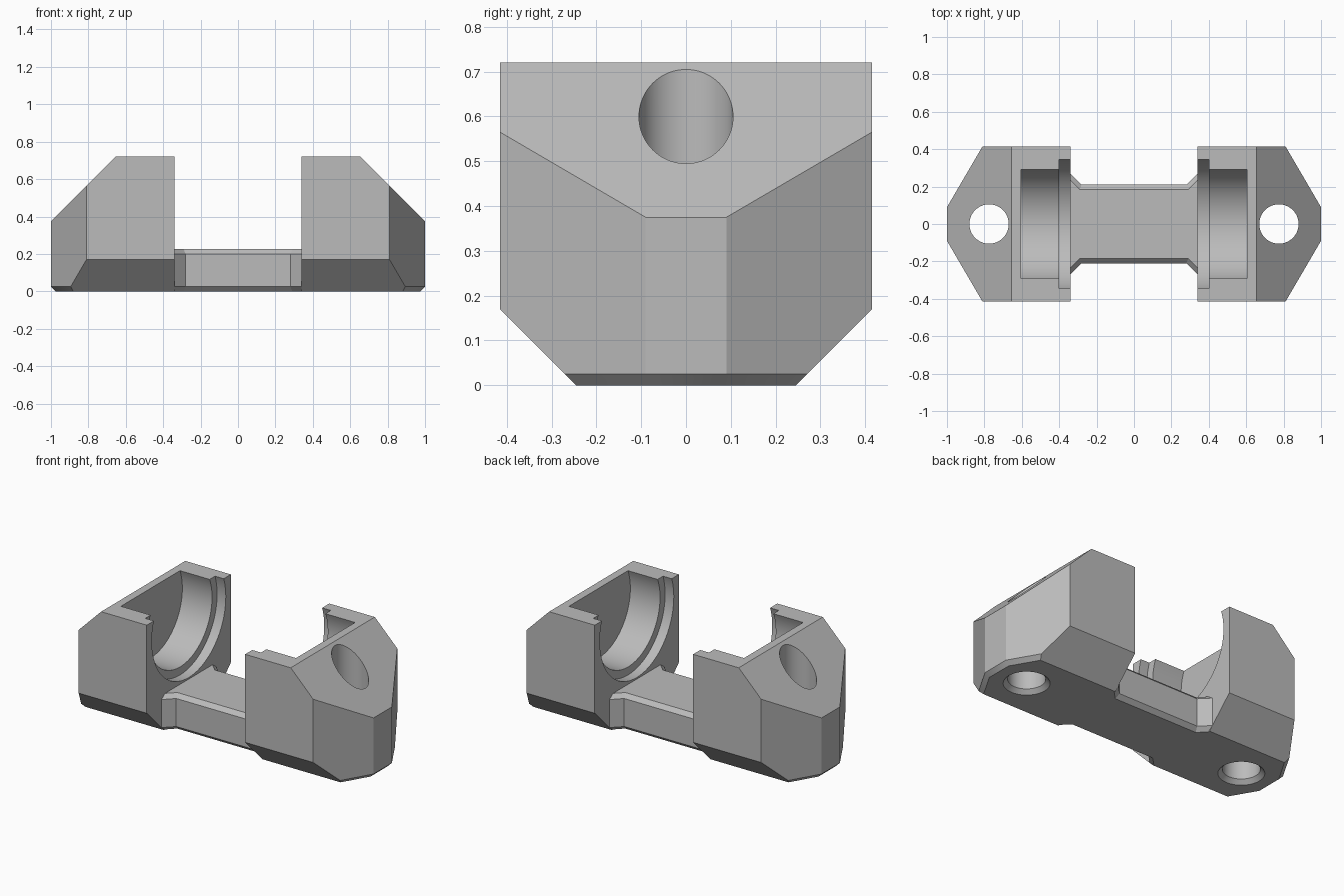
import bpy, bmesh
from math import sin, cos, pi
from mathutils import Vector

cube = bpy.data.objects.get("Cube")
if cube:
    bpy.data.objects.remove(cube, do_unlink=True)

grey = bpy.data.materials.new("plain grey")
grey.use_nodes = True
grey.diffuse_color = (0.5, 0.5, 0.5, 1)
grey.node_tree.nodes["Principled BSDF"].inputs["Base Color"].default_value = (0.5, 0.5, 0.5, 1)


def finish(name, bm):
    bmesh.ops.recalc_face_normals(bm, faces=bm.faces)
    mesh = bpy.data.meshes.new(name)
    bm.to_mesh(mesh)
    bm.free()
    mesh.materials.append(grey)
    ob = bpy.data.objects.new(name, mesh)
    bpy.context.scene.collection.objects.link(ob)
    return ob


def loft(name, rings):
    """Closed solid through matching rings of points."""
    bm = bmesh.new()
    loops = [[bm.verts.new(p) for p in ring] for ring in rings]
    n = len(loops[0])
    for a, b in zip(loops, loops[1:]):
        for i in range(n):
            j = (i + 1) % n
            bm.faces.new((a[i], a[j], b[j], b[i]))
    bm.faces.new(loops[0])
    bm.faces.new(loops[-1])
    return finish(name, bm)


def circle(place, radius, n=96):
    return [place(radius * cos(2 * pi * i / n), radius * sin(2 * pi * i / n)) for i in range(n)]


def mirror(ob):
    mod = ob.modifiers.new("mirror", 'MIRROR')
    mod.use_axis = (True, False, False)


# End block: a box trimmed by planes, mirrored to the other end
X_IN, X_END, WIDE, TOP, EDGE = 0.34, 1.0, 0.415, 0.72, 0.025
bm = bmesh.new()
bmesh.ops.create_cube(bm, size=1)
for v in bm.verts:
    v.co = (X_END if v.co.x > 0 else X_IN, WIDE if v.co.y > 0 else -WIDE, TOP if v.co.z > 0 else 0)
planes = [((X_END, 0, 0.375), (1, 0, 1)), ((X_END, 0, EDGE), (1, 0, -1))]
for s in (1, -1):
    diagonal = Vector((0.325, 0.19 * s, 0)).normalized()
    corner = (X_END, 0.09 * s, EDGE)
    planes += [(corner, diagonal), (corner, diagonal - Vector((0, 0, 1))),
               ((0.5, 0.245 * s, 0), (0, s, -1))]
for point, normal in planes:
    cut = bmesh.ops.bisect_plane(bm, geom=bm.verts[:] + bm.edges[:] + bm.faces[:], dist=1e-5,
                                 plane_co=point, plane_no=normal, clear_outer=True)
    edges = [e for e in cut["geom_cut"] if isinstance(e, bmesh.types.BMEdge)]
    bmesh.ops.edgeloop_fill(bm, edges=edges)
body = finish("cradle_body", bm)
mirror(body)


# Bridge: flared bar with bevelled long edges, tucked into both blocks
def bridge_plan(z, inset):
    quarter = [(0.28 + 0.414 * inset, 0.21 - inset), (X_IN, 0.27 - 1.414 * inset), (0.38, 0.18)]
    half = quarter + [(x, -y) for x, y in reversed(quarter)]
    return [(x, y, z) for x, y in half] + [(-x, y, z) for x, y in reversed(half)]


bridge = loft("bridge", [bridge_plan(0, EDGE), bridge_plan(EDGE, 0),
                         bridge_plan(0.2, 0), bridge_plan(0.225, EDGE)])

# Stepped round pocket, open at the top and the inner side
pocket = loft("pocket_cutter", [circle(lambda a, b, x=x: (x, a, 0.6 + b), r) for x, r in
                                ((0.3, 0.365), (0.4, 0.365), (0.4, 0.315), (0.605, 0.315))])
# Vertical bolt hole with a chamfered lower mouth
hole = loft("hole_cutter", [circle(lambda a, b, z=z: (0.775 + a, b, z), r) for z, r in
                            ((-0.02, 0.15), (EDGE, 0.105), (1, 0.105))])
for cutter in (pocket, hole):
    mirror(cutter)

# Combine into one solid
for tool, operation in ((bridge, 'UNION'), (pocket, 'DIFFERENCE'), (hole, 'DIFFERENCE')):
    mod = body.modifiers.new(tool.name, 'BOOLEAN')
    mod.operation = operation
    mod.solver = 'EXACT'
    mod.object = tool
    tool.hide_render = True
bpy.context.view_layer.update()
solid = bpy.data.meshes.new_from_object(body.evaluated_get(bpy.context.evaluated_depsgraph_get()))
body.modifiers.clear()
body.data = solid
for tool in (bridge, pocket, hole):
    bpy.data.objects.remove(tool, do_unlink=True)

for ob in bpy.context.selected_objects:
    ob.select_set(False)
body.select_set(True)
bpy.context.view_layer.objects.active = body
bpy.ops.object.shade_smooth_by_angle()
